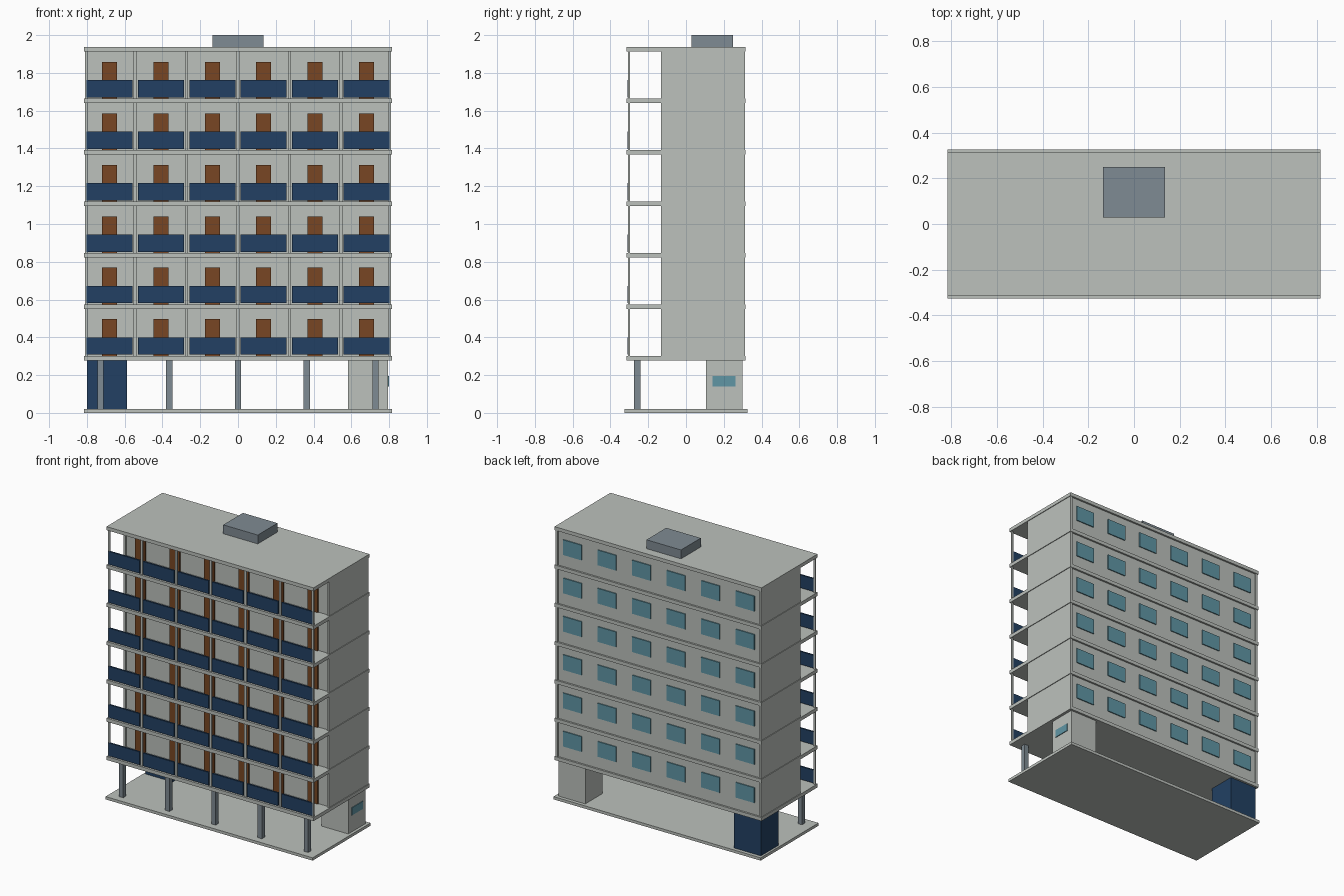
import bpy

cube = bpy.data.objects.get("Cube")
if cube:
    bpy.data.objects.remove(cube, do_unlink=True)


def material(name, r, g, b):
    """Flat material from 0-255 display values, stored as linear."""
    linear = [((c / 255 + 0.055) / 1.055) ** 2.4 for c in (r, g, b)] + [1.0]
    mat = bpy.data.materials.new(name)
    mat.use_nodes = True
    mat.diffuse_color = linear
    mat.node_tree.nodes["Principled BSDF"].inputs["Base Color"].default_value = linear
    return mat


concrete = material("pale concrete", 188, 193, 188)
slate = material("slate grey", 127, 139, 147)
navy = material("navy blue", 34, 64, 99)
wood = material("brown wood", 120, 70, 35)
glass = material("blue glass", 96, 150, 165)

CORNERS = [(x, y, z) for x in (0, 1) for y in (0, 1) for z in (0, 1)]
FACES = [(0, 1, 3, 2), (4, 6, 7, 5), (0, 4, 5, 1),
         (2, 3, 7, 6), (0, 2, 6, 4), (1, 5, 7, 3)]


def box(name, xs, ys, zs, mat):
    """Box spanning the three given (low, high) ranges."""
    mesh = bpy.data.meshes.new(name)
    mesh.from_pydata([(xs[i], ys[j], zs[k]) for i, j, k in CORNERS], [], FACES)
    mesh.materials.append(mat)
    obj = bpy.data.objects.new(name, mesh)
    bpy.context.collection.objects.link(obj)
    return obj


def around(centre, width):
    return (centre - width / 2, centre + width / 2)


FLOORS, BAYS = 6, 6
STOREY, BAY = 0.2725, 0.272
FIRST, SLAB = 0.277, 0.025
ROOF = FIRST + FLOORS * STOREY + SLAB

# Ground slab, open ground floor columns and the two ground rooms
box("ground_slab", (-0.815, 0.815), (-0.325, 0.325), (0, 0.02), concrete)
for i in range(5):
    box("ground_column", around((i - 2) * 0.364, 0.034), around(-0.258, 0.034),
        (0.02, FIRST), slate)
box("entrance_room", (0.583, 0.795), (0.105, 0.3), (0.02, FIRST), concrete)
box("entrance_window", (0.79, 0.8), (0.14, 0.262), (0.14, 0.194), glass)
box("store_room", (-0.8, -0.588), (0.105, 0.3), (0.02, FIRST), navy)

# Main block and floor slabs
box("main_block", (-0.81, 0.81), (-0.122, 0.302),
    (FIRST + SLAB, ROOF - SLAB), concrete)
for floor in range(FLOORS + 1):
    z = FIRST + floor * STOREY
    name = "roof_slab" if floor == FLOORS else "floor_slab"
    box(name, (-0.815, 0.815), (-0.315, 0.315), (z, z + SLAB), concrete)

# Repeated storeys
for floor in range(FLOORS):
    base = FIRST + floor * STOREY + SLAB
    top = base + STOREY - SLAB
    # Thin balcony posts between the bays
    for i in range(BAYS + 1):
        x = max(-0.802, min(0.802, (i - BAYS / 2) * BAY))
        box("balcony_post", around(x, 0.016), around(-0.302, 0.01), (base, top), concrete)
    # Corner strips on the front wall and the back wall
    for side in (-1, 1):
        for y in (-0.127, 0.306):
            box("corner_strip", around(side * 0.802, 0.016), around(y, 0.011),
                (base, top), concrete)
    # Balcony panel, door and rear window of each bay
    for i in range(BAYS):
        x = (i - (BAYS - 1) / 2) * BAY
        box("balcony_panel", around(x, 0.244), around(-0.304, 0.012),
            (base + 0.006, base + 0.098), navy)
        box("balcony_door", around(x, 0.08), (-0.132, -0.12), (base, base + 0.194), wood)
        box("rear_window", around(x, 0.146), (0.3, 0.309),
            (base + 0.085, base + 0.193), glass)

# Rooftop plant room
box("roof_plant_room", (-0.136, 0.136), (0.028, 0.25), (ROOF, 2.0), slate)
